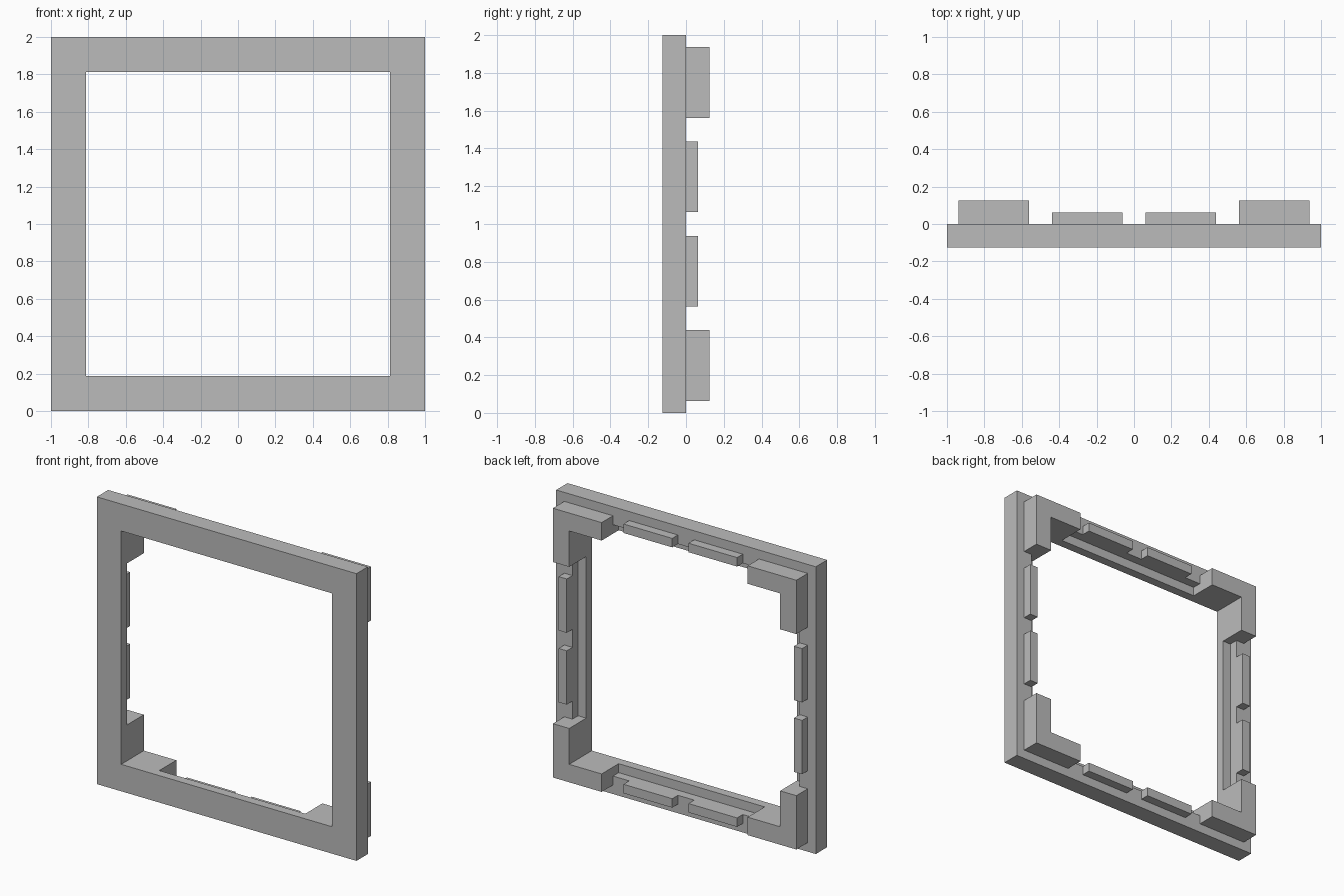
import bpy
import bmesh
from mathutils import Matrix, Vector

U = 1 / 16          # modelling unit
MID = 16 * U        # height of the frame's centre

cube = bpy.data.objects.get("Cube")
if cube:
    bpy.data.objects.remove(cube, do_unlink=True)

grey = bpy.data.materials.new("plain grey")
grey.use_nodes = True
grey.diffuse_color = (0.5, 0.5, 0.5, 1)
grey.node_tree.nodes["Principled BSDF"].inputs["Base Color"].default_value = (0.5, 0.5, 0.5, 1)


def prism(name, outline, y0, y1, turn=0):
    """Extrude an (x, z) outline, in units about the centre, from y0 to y1."""
    bm = bmesh.new()
    face = bm.faces.new([bm.verts.new((x * U, y0 * U, z * U)) for x, z in outline])
    side = bmesh.ops.extrude_face_region(bm, geom=[face])["geom"]
    moved = [v for v in side if isinstance(v, bmesh.types.BMVert)]
    bmesh.ops.translate(bm, verts=moved, vec=Vector((0, (y1 - y0) * U, 0)))
    bmesh.ops.recalc_face_normals(bm, faces=bm.faces)
    bm.transform(Matrix.Translation((0, 0, MID)) @ Matrix.Rotation(turn, 4, "Y"))
    mesh = bpy.data.meshes.new(name)
    bm.to_mesh(mesh)
    bm.free()
    mesh.materials.append(grey)
    obj = bpy.data.objects.new(name, mesh)
    bpy.context.collection.objects.link(obj)
    return obj


def rect(x0, x1, z0, z1):
    return [(x0, z0), (x1, z0), (x1, z1), (x0, z1)]


def cut(obj, cutter):
    cutter.hide_render = True
    mod = obj.modifiers.new("cut", "BOOLEAN")
    mod.operation = "DIFFERENCE"
    mod.solver = "EXACT"
    mod.object = cutter
    bpy.context.view_layer.objects.active = obj
    bpy.ops.object.modifier_apply(modifier=mod.name)
    bpy.data.objects.remove(cutter, do_unlink=True)


# Square frame with its opening, and a ledge behind each inner edge
frame = prism("frame", rect(-16, 16, -16, 16), -2, 0)
cut(frame, prism("opening_cutter", rect(-13, 13, -13, 13), -4, 4))
cut(frame, prism("upright_ledge_cutter", rect(-9, 9, -14, 14), -1, 4))
cut(frame, prism("level_ledge_cutter", rect(-14, 14, -9, 9), -1, 4))

# Corner brackets and pairs of low clips, repeated around the back
bracket = [(9, 13), (13, 13), (13, 9), (15, 9), (15, 15), (9, 15)]
QUARTER = 1.5707963
for i, (corner, edge) in enumerate([("top_left", "top"), ("bottom_left", "left"),
                                    ("bottom_right", "bottom"), ("top_right", "right")]):
    prism(corner + "_bracket", bracket, 0, 2, i * QUARTER)
    for n, x in enumerate((-7, 1)):
        prism(f"{edge}_clip_{n + 1}", rect(x, x + 6, 14, 15), 0, 1, i * QUARTER)
